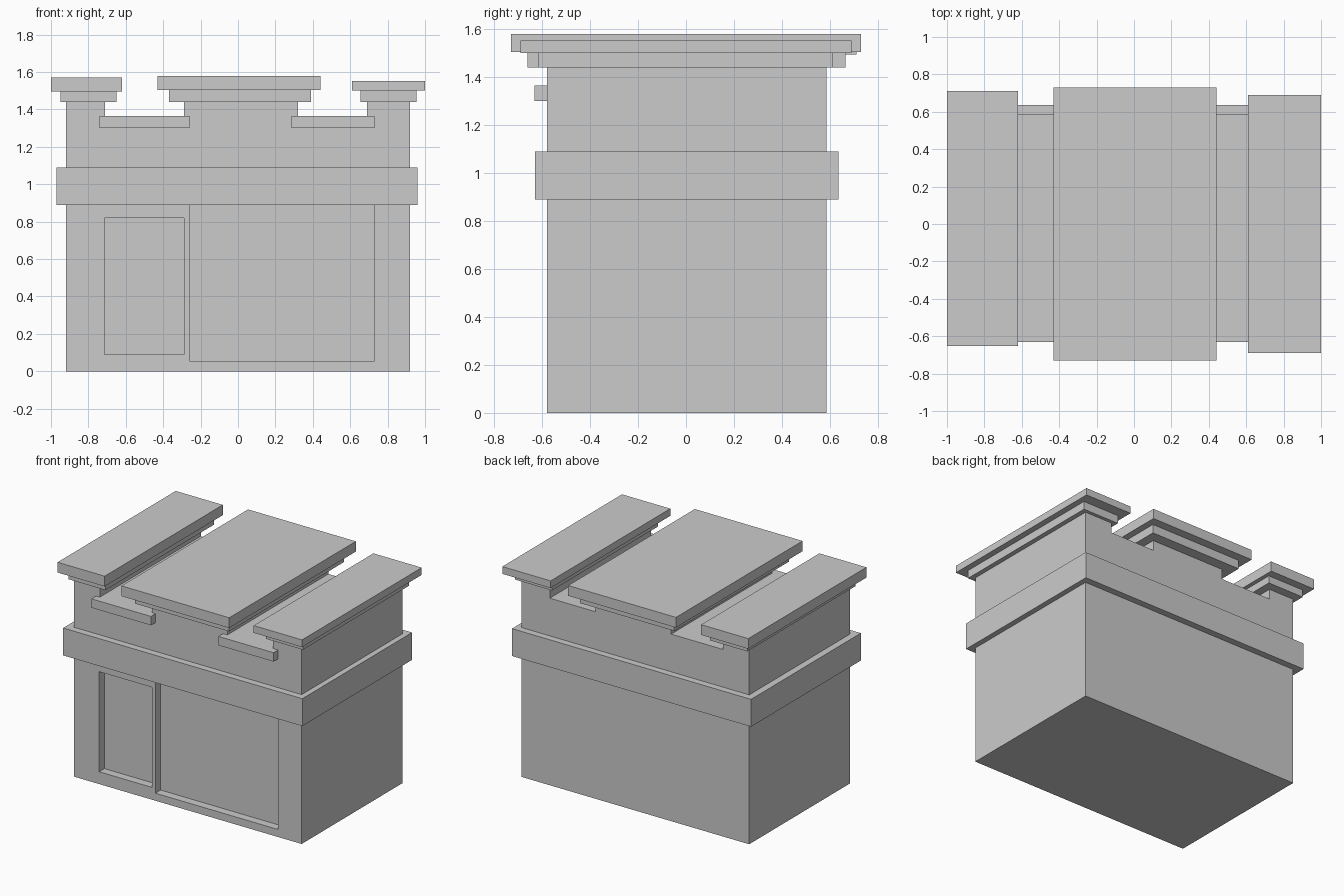
import bpy, bmesh

if "Cube" in bpy.data.objects:
    bpy.data.objects.remove(bpy.data.objects["Cube"])


def make_object(name, bm):
    bmesh.ops.recalc_face_normals(bm, faces=bm.faces)
    mesh = bpy.data.meshes.new(name)
    bm.to_mesh(mesh)
    bm.free()
    obj = bpy.data.objects.new(name, mesh)
    bpy.context.collection.objects.link(obj)
    return obj


def extrude_profile(name, points, y0, y1):
    """Extrude an x-z outline along y."""
    bm = bmesh.new()
    face = bm.faces.new([bm.verts.new((x, y0, z)) for x, z in points])
    out = bmesh.ops.extrude_face_region(bm, geom=[face])
    moved = [v for v in out["geom"] if isinstance(v, bmesh.types.BMVert)]
    bmesh.ops.translate(bm, verts=moved, vec=(0, y1 - y0, 0))
    return make_object(name, bm)


def box(name, x, y, z):
    outline = [(x[0], z[0]), (x[1], z[0]), (x[1], z[1]), (x[0], z[1])]
    return extrude_profile(name, outline, *y)


# Main block with two roof channels between three piers
TOP, FLOOR = 1.44, 1.365
body = extrude_profile("body", [
    (-0.92, 0), (0.92, 0), (0.92, TOP), (0.69, TOP), (0.69, FLOOR),
    (0.32, FLOOR), (0.32, TOP), (-0.29, TOP), (-0.29, FLOOR),
    (-0.71, FLOOR), (-0.71, TOP), (-0.92, TOP)], -0.58, 0.585)

# Recessed door and shop window in the front wall
for name, x, z in (("door", (-0.715, -0.29), (0.09, 0.82)),
                   ("window", (-0.26, 0.73), (0.055, 0.90))):
    cutter = box(name + "_cutter", x, (-0.70, -0.52), z)
    cutter.hide_render = True
    cutter.hide_viewport = False
    cut = body.modifiers.new(name + "_recess", "BOOLEAN")
    cut.operation = "DIFFERENCE"
    cut.solver = "EXACT"
    cut.object = cutter
    bpy.context.view_layer.objects.active = body
    bpy.ops.object.modifier_apply(modifier=cut.name)
    bpy.data.objects.remove(cutter)

# Band running around the building
box("band", (-0.97, 0.96), (-0.63, 0.635), (0.89, 1.09))

# Sills in front of the roof channels
for name, x in (("left_sill", (-0.74, -0.26)), ("right_sill", (0.285, 0.73))):
    box(name, x, (-0.632, -0.575), (1.30, FLOOR))

# Stepped caps: lower x, lower y, upper x, upper y, step height, top height
caps = {
    "left": ((-0.95, -0.65), (-0.60, 0.65), (-1.0, -0.62), (-0.652, 0.71), 1.495, 1.57),
    "centre": ((-0.37, 0.39), (-0.66, 0.665), (-0.43, 0.44), (-0.73, 0.73), 1.505, 1.58),
    "right": ((0.655, 0.955), (-0.615, 0.61), (0.61, 1.0), (-0.69, 0.69), 1.50, 1.553),
}
for side, (lx, ly, ux, uy, step, top) in caps.items():
    box(side + "_cap_lower", lx, ly, (TOP, step))
    box(side + "_cap_upper", ux, uy, (step, top))
